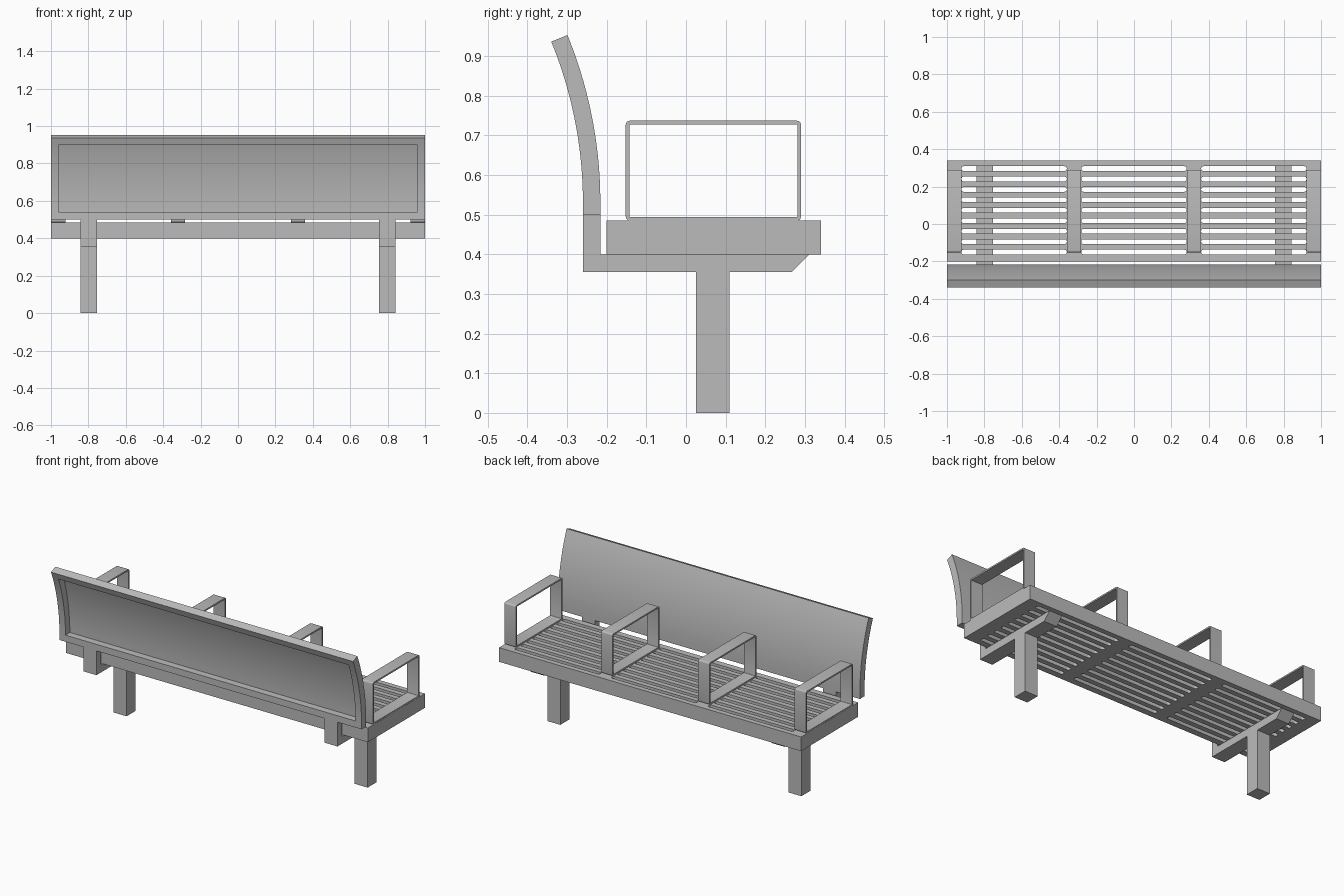
import bpy, bmesh
from math import sin, cos, pi, radians
from mathutils import Matrix

if "Cube" in bpy.data.objects:
    bpy.data.objects.remove(bpy.data.objects["Cube"])

GREY = (0.5, 0.5, 0.5, 1)
metal = bpy.data.materials.new("grey metal")
metal.use_nodes = True
metal.diffuse_color = GREY
metal.node_tree.nodes["Principled BSDF"].inputs["Base Color"].default_value = GREY

SIDE = Matrix(((0, 0, 1, 0), (1, 0, 0, 0), (0, 1, 0, 0), (0, 0, 0, 1)))


def add_object(name, bm):
    mesh = bpy.data.meshes.new(name)
    bmesh.ops.recalc_face_normals(bm, faces=bm.faces)
    bm.to_mesh(mesh)
    bm.free()
    mesh.materials.append(metal)
    mesh.shade_smooth()
    mesh.set_sharp_from_angle(angle=radians(30))
    obj = bpy.data.objects.new(name, mesh)
    bpy.context.collection.objects.link(obj)
    return obj


def rounded(x0, x1, y0, y1, r, steps=4):
    """Rectangle outline with rounded corners."""
    corners = [(x1 - r, y1 - r), (x0 + r, y1 - r), (x0 + r, y0 + r), (x1 - r, y0 + r)]
    return [(cx + r * cos(a), cy + r * sin(a))
            for q, (cx, cy) in enumerate(corners)
            for a in [(q + i / steps) * pi / 2 for i in range(steps + 1)]]


def plate(name, loops, depth, matrix):
    """Extruded flat outline; further loops inside the first are holes."""
    curve = bpy.data.curves.new(name, "CURVE")
    curve.dimensions = "2D"
    curve.fill_mode = "BOTH"
    curve.extrude = depth / 2
    for loop in loops:
        spline = curve.splines.new("POLY")
        spline.points.add(len(loop) - 1)
        for point, (x, y) in zip(spline.points, loop):
            point.co = (x, y, 0, 1)
        spline.use_cyclic_u = True
    temp = bpy.data.objects.new(name + " outline", curve)
    bpy.context.collection.objects.link(temp)
    graph = bpy.context.evaluated_depsgraph_get()
    mesh = bpy.data.meshes.new_from_object(temp.evaluated_get(graph))
    bm = bmesh.new()
    bm.from_mesh(mesh)
    bpy.data.objects.remove(temp)
    bpy.data.curves.remove(curve)
    bpy.data.meshes.remove(mesh)
    bmesh.ops.remove_doubles(bm, verts=bm.verts, dist=0.0002)
    bm.transform(matrix)
    return add_object(name, bm)


# Seat: slab with three banks of nine rounded slots
seat_loops = [[(-1, -0.2), (1, -0.2), (1, 0.34), (-1, 0.34)]]
for bank in (-0.641, 0, 0.641):
    for row in range(9):
        y = -0.15 + row * 0.0558
        seat_loops.append(rounded(bank - 0.282, bank + 0.282, y - 0.0125, y + 0.0125, 0.0122))
plate("seat", seat_loops, 0.085, Matrix.Translation((0, 0, 0.4425)))

# Armrests: four flat-bar hoops
hoop = [rounded(-0.152, 0.29, 0.485, 0.737, 0.01), rounded(-0.143, 0.281, 0.494, 0.728, 0.003)]
for name, x in (("right", -0.961), ("inner_right", -0.321), ("inner_left", 0.321), ("left", 0.961)):
    plate(name + "_armrest", hoop, 0.076, Matrix.Translation((x, 0, 0)) @ SIDE)

# Brackets under the seat and the legs
bracket = [(-0.26, 0.355), (0.266, 0.355), (0.311, 0.4), (-0.216, 0.4), (-0.216, 0.5), (-0.26, 0.5)]
leg = [(0.025, 0), (0.11, 0), (0.11, 0.355), (0.025, 0.355)]
for name, x in (("right", -0.798), ("left", 0.798)):
    place = Matrix.Translation((x, 0, 0)) @ SIDE
    plate(name + "_bracket", [bracket], 0.086, place)
    plate(name + "_leg", [leg], 0.086, place)

# Backrest: curved board, recessed on its outer side to a thin sheet
RADIUS, THICK, BASE = 1.12, 0.044, 0.53
CENTRE = -0.216 - RADIUS
angles = [0.5 + i * 19.6 / 14 for i in range(15)]
stations = [None, 0] + angles + [22.2]


def board_point(x, angle, r):
    if angle is None:
        return (x, CENTRE + r, 0.5)
    a = radians(angle)
    return (x, CENTRE + r * cos(a), BASE + r * sin(a))


columns = (-1, -0.96, 0.96, 1)
bm = bmesh.new()
grids = [[[bm.verts.new(board_point(x, a, r)) for x in columns] for a in stations]
         for r in (RADIUS - THICK, RADIUS)]
last = len(stations) - 1
recess = []
for layer, grid in enumerate(grids):
    for j in range(last):
        for i in range(3):
            face = bm.faces.new((grid[j][i], grid[j][i + 1], grid[j + 1][i + 1], grid[j + 1][i]))
            if layer == 0 and i == 1 and 2 <= j < last - 1:
                recess.append(face)
outer, inner = grids
for j in range(last):
    for i in (0, 3):
        bm.faces.new((outer[j][i], outer[j + 1][i], inner[j + 1][i], inner[j][i]))
for j in (0, last):
    for i in range(3):
        bm.faces.new((outer[j][i], outer[j][i + 1], inner[j][i + 1], inner[j][i]))
bmesh.ops.recalc_face_normals(bm, faces=bm.faces)
bmesh.ops.inset_region(bm, faces=recess, thickness=0, depth=-0.041, use_even_offset=True)
add_object("backrest", bm)
